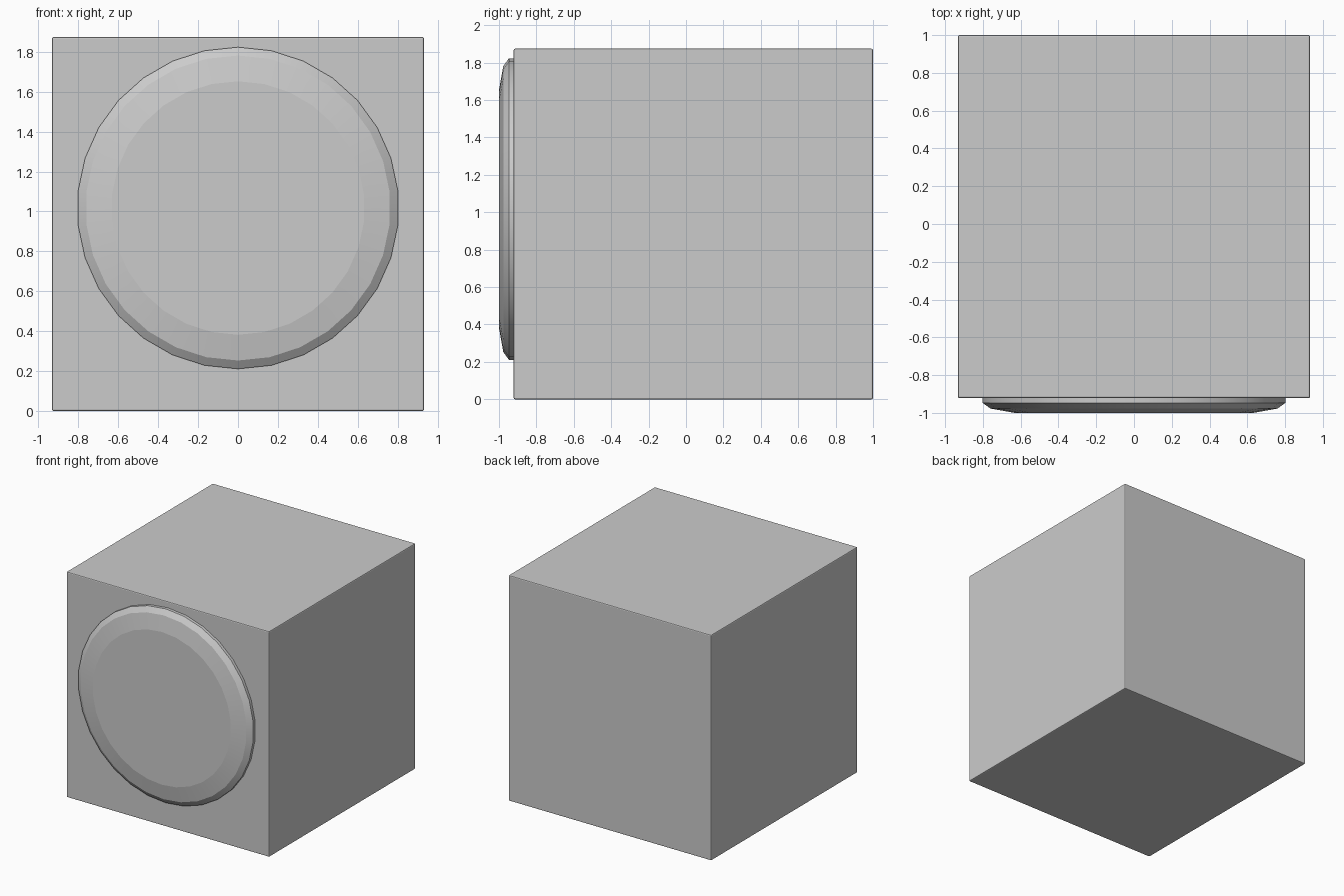
import bpy, bmesh, math
from mathutils import Vector

if "Cube" in bpy.data.objects:
    bpy.data.objects.remove(bpy.data.objects["Cube"])


def add_object(name, bm):
    bmesh.ops.recalc_face_normals(bm, faces=bm.faces)
    mesh = bpy.data.meshes.new(name)
    bm.to_mesh(mesh)
    bm.free()
    obj = bpy.data.objects.new(name, mesh)
    bpy.context.collection.objects.link(obj)
    return obj


# Cabinet: block with very slightly softened edges
lo, hi = Vector((-0.932, -0.922, 0.0)), Vector((0.932, 1.0, 1.874))
bm = bmesh.new()
bmesh.ops.create_cube(bm, size=1)
bmesh.ops.scale(bm, vec=hi - lo, verts=bm.verts)
bmesh.ops.translate(bm, vec=(lo + hi) / 2, verts=bm.verts)
cabinet = add_object("cabinet", bm)
bevel = cabinet.modifiers.new("soft_edges", 'BEVEL')
bevel.width = 0.008
bevel.segments = 2

# Round door: stepped dome of 30 sides on the front face
SIDES = 30
CENTRE_Z = 1.017
profile = [(0.806, -0.915), (0.806, -0.947), (0.764, -0.977), (0.635, -1.0)]
bm = bmesh.new()
rings = []
for r, y in profile:
    angles = [2 * math.pi * i / SIDES for i in range(SIDES)]
    rings.append([bm.verts.new((r * math.sin(a), y, CENTRE_Z + r * math.cos(a))) for a in angles])
for a, b in zip(rings, rings[1:]):
    for i in range(SIDES):
        j = (i + 1) % SIDES
        bm.faces.new((a[i], a[j], b[j], b[i])).smooth = True
bm.faces.new(rings[0])
bm.faces.new(rings[-1])
# Keep the circular creases crisp
for edge in bm.edges:
    if abs(edge.verts[0].co.y - edge.verts[1].co.y) < 1e-5:
        edge.smooth = False
add_object("round_door", bm)
